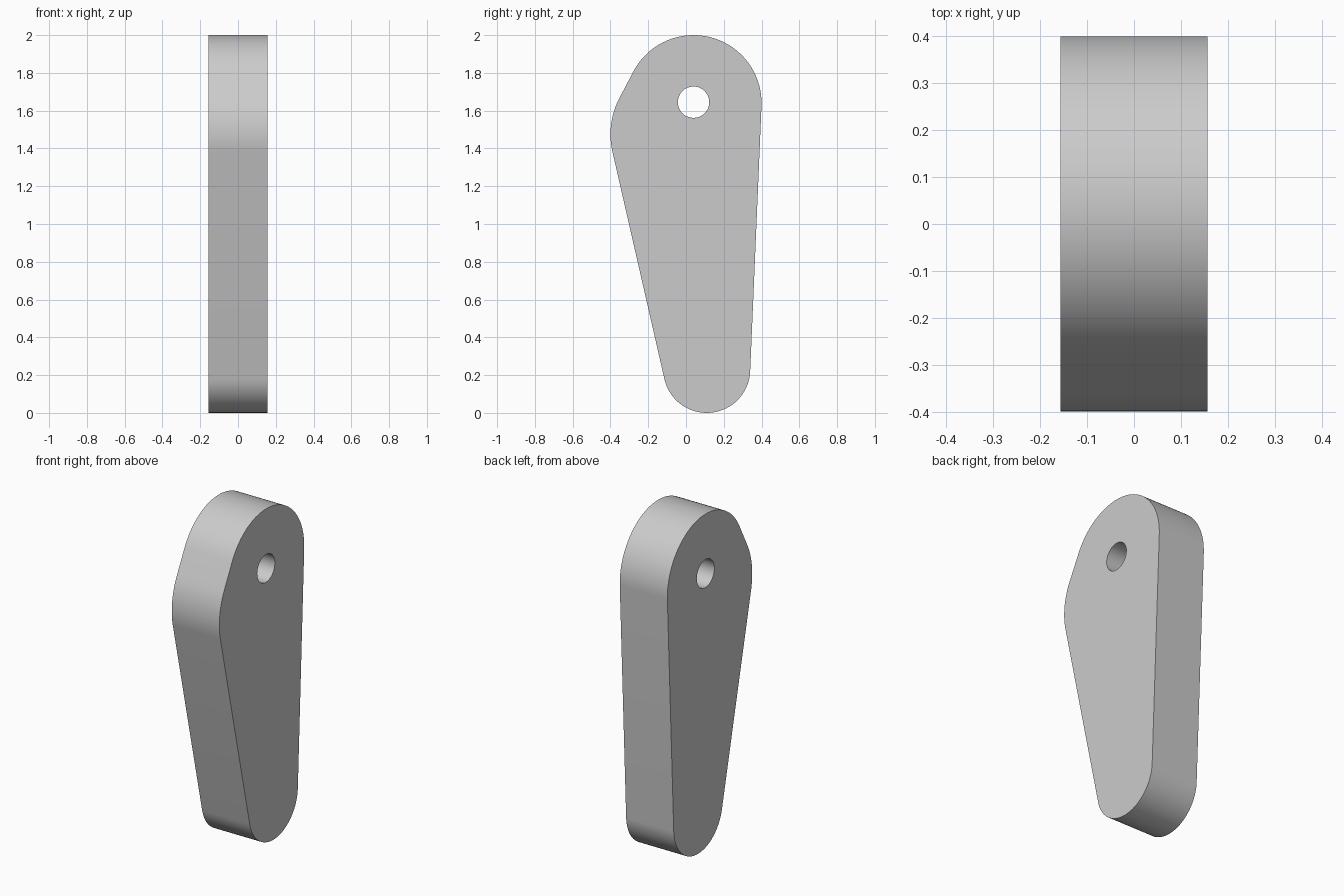
import bpy, bmesh, math
from math import cos, sin, tau

cube = bpy.data.objects.get("Cube")
if cube:
    bpy.data.objects.remove(cube, do_unlink=True)

HALF_WIDTH = 0.157
# Rounded corners as (y, z, radius), counter-clockwise seen from +x
CORNERS = [(0.11, 0.23, 0.23), (0.04, 1.64, 0.36), (0.01, 1.475, 0.41)]
HOLE = (0.04, 1.645, 0.083)


def arc(circle, start, end, steps):
    """Points on a circle from one angle to another, both included."""
    y, z, r = circle
    angles = [start + (end - start) * i / steps for i in range(steps + 1)]
    return [(y + r * cos(a), z + r * sin(a)) for a in angles]


def tangent_angle(a, b):
    """Direction of the outward normal of the line touching both circles."""
    dy, dz = b[0] - a[0], b[1] - a[1]
    return math.atan2(dz, dy) - math.acos((a[2] - b[2]) / math.hypot(dy, dz))


def add_loop(bm, points):
    verts = [bm.verts.new((-HALF_WIDTH, y, z)) for y, z in points]
    return [bm.edges.new((v, verts[i - 1])) for i, v in enumerate(verts)]


# Outline: an arc at each corner, joined by straight tangents
outline = []
for i, corner in enumerate(CORNERS):
    start = tangent_angle(CORNERS[i - 1], corner)
    end = tangent_angle(corner, CORNERS[(i + 1) % len(CORNERS)])
    sweep = (end - start) % tau
    outline += arc(corner, start, start + sweep, max(8, round(sweep * 16)))

# Flat plate with a round hole, extruded sideways
bm = bmesh.new()
edges = add_loop(bm, outline) + add_loop(bm, arc(HOLE, 0, tau, 48)[:-1])
bmesh.ops.triangle_fill(bm, edges=edges, use_beauty=True, normal=(-1, 0, 0))
result = bmesh.ops.extrude_face_region(bm, geom=bm.faces[:], use_keep_orig=True)
moved = [g for g in result["geom"] if isinstance(g, bmesh.types.BMVert)]
bmesh.ops.translate(bm, verts=moved, vec=(2 * HALF_WIDTH, 0, 0))
bmesh.ops.recalc_face_normals(bm, faces=bm.faces[:])
mesh = bpy.data.meshes.new("lever_arm")
bm.to_mesh(mesh)
bm.free()

lever = bpy.data.objects.new("lever_arm", mesh)
bpy.context.collection.objects.link(lever)

# Plain grey
grey = bpy.data.materials.new("light_grey")
grey.use_nodes = True
colour = (0.6, 0.6, 0.6, 1)
grey.diffuse_color = colour
grey.node_tree.nodes["Principled BSDF"].inputs["Base Color"].default_value = colour
mesh.materials.append(grey)

# Smooth rim and hole, crisp edges
bpy.ops.object.select_all(action="DESELECT")
lever.select_set(True)
bpy.context.view_layer.objects.active = lever
bpy.ops.object.shade_smooth_by_angle(angle=math.radians(30))
